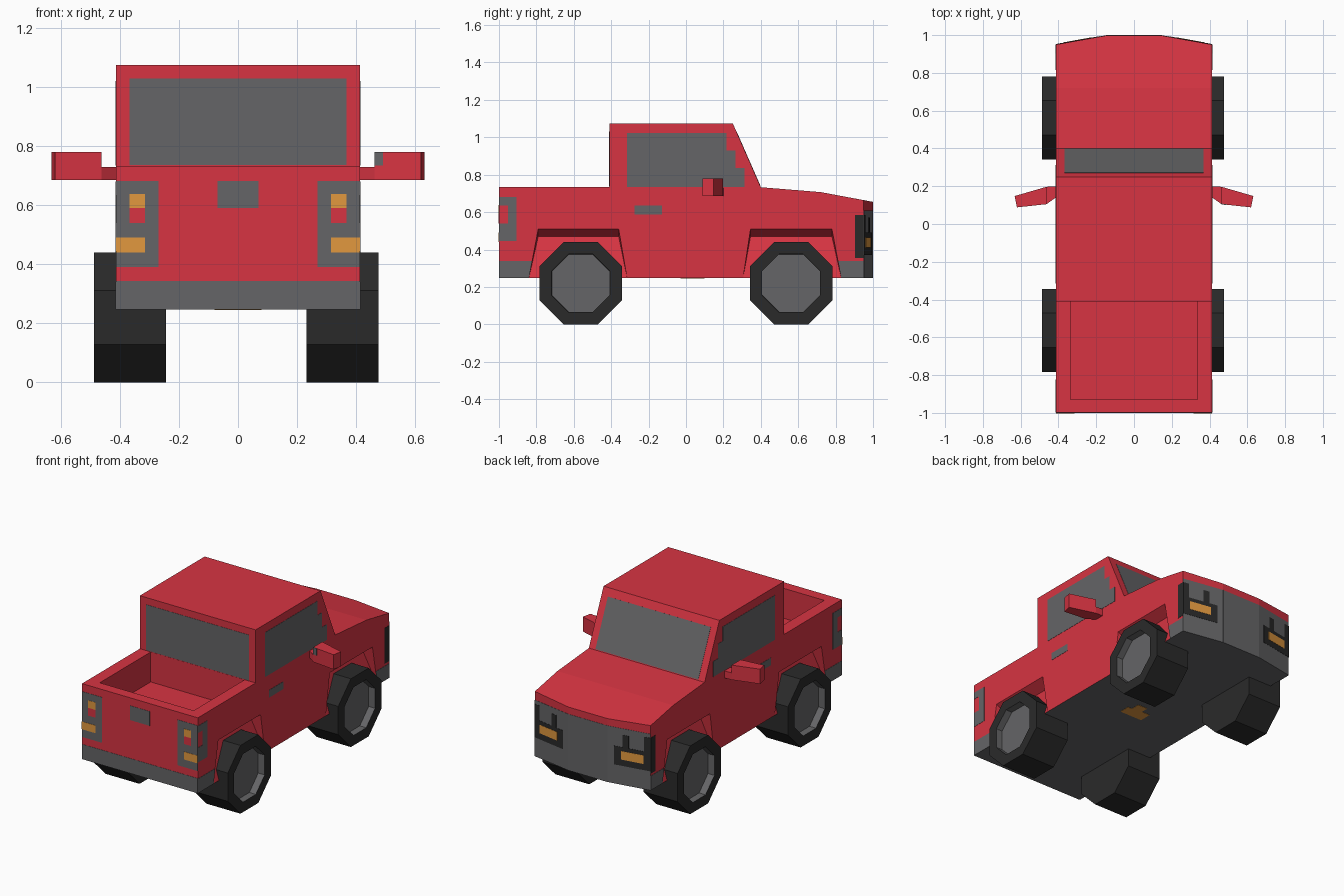
import bpy, bmesh, math
from mathutils import Vector, Matrix

if "Cube" in bpy.data.objects:
    bpy.data.objects.remove(bpy.data.objects["Cube"])


def material(name, rgb):
    m = bpy.data.materials.new(name)
    lin = [((c / 255 + 0.055) / 1.055) ** 2.4 for c in rgb]
    m.diffuse_color = (*lin, 1)
    m.use_nodes = True
    m.node_tree.nodes["Principled BSDF"].inputs["Base Color"].default_value = m.diffuse_color
    return m


RED = material("red paint", (215, 52, 66))
GREY = material("grey trim and glass", (101, 101, 103))
DARK = material("dark rubber", (42, 42, 42))
ORANGE = material("orange lamp", (226, 153, 63))


def finish(name, bm, mats):
    bmesh.ops.recalc_face_normals(bm, faces=bm.faces)
    me = bpy.data.meshes.new(name)
    bm.to_mesh(me)
    bm.free()
    ob = bpy.data.objects.new(name, me)
    bpy.context.collection.objects.link(ob)
    for m in mats:
        me.materials.append(m)
    return ob


def prism(name, mat, bottom, top):
    """Closed solid between two matching loops of points."""
    bm = bmesh.new()
    a = [bm.verts.new(p) for p in bottom]
    b = [bm.verts.new(p) for p in top]
    bm.faces.new(a)
    bm.faces.new(b)
    for i in range(len(a)):
        j = (i + 1) % len(a)
        bm.faces.new((a[i], a[j], b[j], b[i]))
    return finish(name, bm, [mat])


def rect(u0, u1, v0, v1):
    return [(u0, v0), (u1, v0), (u1, v1), (u0, v1)]


def plate(name, mat, pts, frame, s=1, layer=0):
    """Thin painted detail on a plane; s=-1 mirrors it in x."""
    o, u, v = (Vector(c) for c in frame)
    u.normalize()
    v.normalize()
    n = u.cross(v)

    def loop(h):
        ps = [o + u * a + v * b + n * h for a, b in pts]
        return [(p.x * s, p.y, p.z) for p in ps]
    prism(name, mat, loop(-0.003), loop(0.0015 + 0.0015 * layer))


W, Z0, BED = 0.413, 0.247, 0.733
ARCHES = [(0.83, 0.78, 0.345, 0.305), (-0.315, -0.36, -0.79, -0.84)]

# Body: side profile lofted across the width, with recessed wheel arches
bm = bmesh.new()
rows = []
for x in (-W, -0.14, 0.14, W):
    yf, zf = (0.95, 0.664) if abs(x) == W else (0.999, 0.655)
    prof = [(-0.999, Z0), (-0.999, BED), (-0.41, BED), (-0.41, 1.075), (0.25, 1.075),
            (0.40, BED), (0.72, 0.707), (yf, zf), (yf, Z0)]
    prof += [(y, Z0) for a in ARCHES for y in (a[0], a[3])]
    rows.append([bm.verts.new((x, y, z)) for y, z in prof])
for r, q in zip(rows, rows[1:]):
    for i in range(len(r)):
        j = (i + 1) % len(r)
        f = bm.faces.new((r[i], r[j], q[j], q[i]))
        f.material_index = 1 if i >= 8 else 0
for r, s in ((rows[0], -1), (rows[3], 1)):
    cap = r[:9]
    for k, (y0, y1, y2, y3) in enumerate(ARCHES):
        b0, b3 = r[9 + 2 * k], r[10 + 2 * k]
        t1, t2 = (bm.verts.new((s * W, y, 0.51)) for y in (y1, y2))
        i1, i2 = (bm.verts.new((s * (W - 0.07), y, 0.47)) for y in (y1, y2))
        cap += [b0, t1, t2, b3]
        for f in ((t1, t2, i2, i1), (i1, i2, b3, b0), (b0, t1, i1), (b3, t2, i2)):
            bm.faces.new(f)
    bm.faces.new(cap)
body = finish("truck_body", bm, [RED, GREY])

# Open load bed
cutter = prism("bed_cutter", RED,
               [(x, y, 0.54) for x, y in rect(-0.335, 0.335, -0.93, -0.411)],
               [(x, y, 0.9) for x, y in rect(-0.335, 0.335, -0.93, -0.411)])
cutter.hide_render = True
cutter.hide_set(True)
mod = body.modifiers.new("bed", 'BOOLEAN')
mod.operation = 'DIFFERENCE'
mod.solver = 'EXACT'
mod.object = cutter

# Planes carrying the painted details: origin, u, v
UP = (0, 0, 1)
SIDE = ((W, 0, 0), (0, 1, 0), UP)
TAIL = ((0, -0.999, 0), (1, 0, 0), UP)
CABBACK = ((0, -0.41, 0), (1, 0, 0), UP)
SCREEN = ((0, 0.40, BED), (-1, 0, 0), (0, -0.15, 0.342))
NOSE = ((0, 0.999, 0), (-1, 0, 0), UP)
CORNER = ((W, 0.95, 0), (-0.273, 0.049, 0), UP)
UNDER = ((0, 0, Z0), (1, 0, 0), (0, -1, 0))
MIRROR = ((0.463, 0.105, 0), (0.157, -0.017, 0), UP)

# Windows, tailgate and nose centre
plate("rear_window", GREY, rect(-0.367, 0.367, 0.736, 1.03), CABBACK)
plate("windshield", GREY, rect(-0.367, 0.367, 0.005, 0.322), SCREEN)
plate("rear_bumper", GREY, rect(-W, W, Z0, 0.343), TAIL)
plate("tailgate_handle", GREY, rect(-0.07, 0.07, 0.59, 0.683), TAIL)
plate("front_grille", GREY, rect(-0.14, 0.14, Z0, 0.61), NOSE)
plate("underside_mark", ORANGE,
      [(-0.08, -0.05), (-0.02, -0.05), (-0.02, -0.1), (0.05, -0.1), (0.05, -0.04),
       (0.08, -0.04), (0.08, 0.03), (-0.08, 0.03)], UNDER)
plate("right_mirror_patch", GREY, rect(0, 0.028, 0.735, 0.78), MIRROR)

for s, tag in ((-1, "left"), (1, "right")):
    # Side details
    plate(tag + "_side_window", GREY,
          [(-0.315, 0.735), (0.313, 0.735), (0.313, 0.835), (0.265, 0.835),
           (0.265, 0.93), (0.217, 0.93), (0.217, 1.022), (-0.315, 1.022)], SIDE, s)
    plate(tag + "_door_handle", GREY, rect(-0.275, -0.127, 0.587, 0.635), SIDE, s)
    plate(tag + "_rear_bumper_side", GREY,
          [(-0.999, Z0), (-0.84, Z0), (-0.823, 0.34), (-0.999, 0.34)], SIDE, s)
    plate(tag + "_front_bumper_side", GREY,
          [(0.83, Z0), (0.95, Z0), (0.95, 0.34), (0.814, 0.34)], SIDE, s)
    plate(tag + "_tail_lamp_side", GREY,
          [(-0.999, 0.445), (-0.905, 0.445), (-0.905, 0.68), (-0.999, 0.68),
           (-0.999, 0.635), (-0.953, 0.635), (-0.953, 0.54), (-0.999, 0.54)], SIDE, s)
    plate(tag + "_headlamp_side", DARK, rect(0.903, 0.95, 0.355, 0.585), SIDE, s)
    # Tail lamps
    plate(tag + "_tail_lamp", GREY, rect(0.27, W, 0.39, 0.683), TAIL, s)
    plate(tag + "_brake_lamp", RED, rect(0.315, 0.367, 0.54, 0.59), TAIL, s, 1)
    plate(tag + "_upper_tail_light", ORANGE, rect(0.315, 0.367, 0.59, 0.638), TAIL, s, 1)
    plate(tag + "_lower_tail_light", ORANGE, rect(0.315, W, 0.44, 0.49), TAIL, s, 1)
    # Angled nose corner with headlamp
    plate(tag + "_nose_corner", GREY, rect(0, 0.277, Z0, 0.61), CORNER, s)
    plate(tag + "_headlamp", DARK,
          [(0, 0.37), (0.235, 0.37), (0.235, 0.49), (0.18, 0.49), (0.18, 0.57),
           (0.14, 0.57), (0.14, 0.49), (0.04, 0.49), (0.04, 0.585), (0, 0.585)],
          CORNER, s, 1)
    plate(tag + "_headlight", ORANGE, rect(0.045, 0.19, 0.41, 0.465), CORNER, s, 2)
    # Door mirror: short arm and angled housing
    arm = [(0.40, 0.2), (0.463, 0.197), (0.463, 0.105), (0.40, 0.15)]
    head = [(0.463, 0.197), (0.632, 0.148), (0.62, 0.088), (0.463, 0.105)]
    for part, pts, top in (("arm", arm, 0.73), ("housing", head, 0.78)):
        prism(f"{tag}_mirror_{part}", RED, [(s * x, y, 0.685) for x, y in pts],
              [(s * x, y, top) for x, y in pts])
    # Octagonal wheels with a recessed rim
    for y, end in ((0.562, "front"), (-0.563, "rear")):
        bm = bmesh.new()
        r = 0.22 / math.cos(math.pi / 8)
        bmesh.ops.create_cone(bm, cap_ends=True, segments=8, radius1=r, radius2=r,
                              depth=0.243)
        bmesh.ops.rotate(bm, verts=bm.verts, matrix=Matrix.Rotation(math.pi / 8, 3, 'Z'))
        bmesh.ops.rotate(bm, verts=bm.verts, matrix=Matrix.Rotation(math.pi / 2, 3, 'Y'))
        # align so that a flat side rests on the ground
        if abs(min(v.co.z for v in bm.verts) + 0.22) > 0.005:
            bmesh.ops.rotate(bm, verts=bm.verts,
                             matrix=Matrix.Rotation(math.pi / 8, 3, 'X'))
        bm.normal_update()
        face = max(bm.faces, key=lambda f: f.calc_center_median().x)
        bmesh.ops.inset_region(bm, faces=[face], thickness=0.07)
        ring = bmesh.ops.inset_region(bm, faces=[face], thickness=0.001, depth=-0.045)
        for f in ring["faces"] + [face]:
            f.material_index = 1
        for v in bm.verts:
            v.co = (s * (v.co.x + 0.36) - 0.006, v.co.y + y, v.co.z + 0.22)
        finish(f"{tag}_{end}_wheel", bm, [DARK, GREY])
